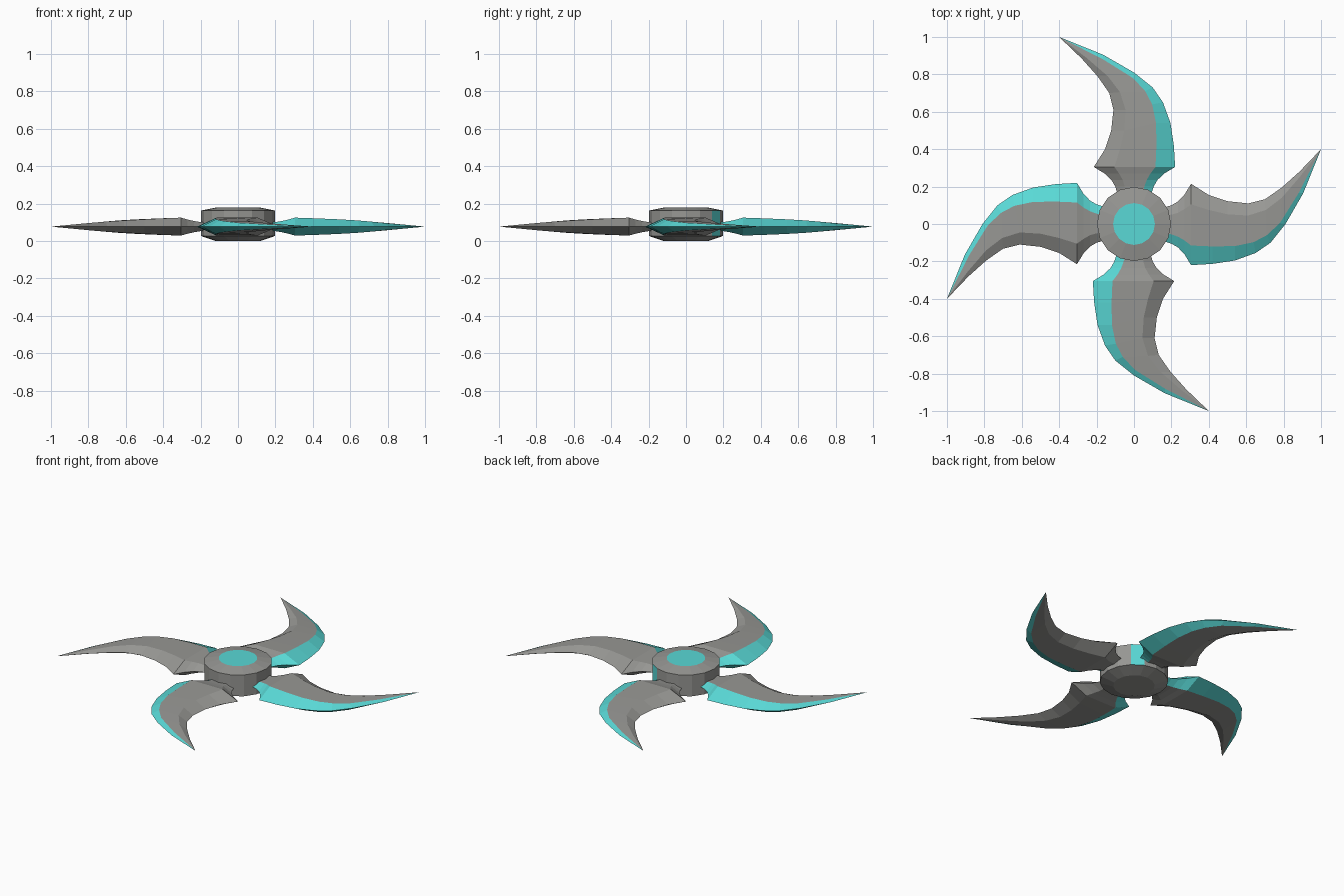
import bpy, bmesh, math

if "Cube" in bpy.data.objects:
    bpy.data.objects.remove(bpy.data.objects["Cube"])


def make_material(name, rgb):
    m = bpy.data.materials.new(name)
    m.diffuse_color = (*rgb, 1)
    m.use_nodes = True
    m.node_tree.nodes["Principled BSDF"].inputs["Base Color"].default_value = m.diffuse_color
    return m


GREY = make_material("steel grey", (0.31, 0.31, 0.295))
TEAL = make_material("bright teal", (0.10, 0.69, 0.67))
MID = 0.077  # height of the cutting edges


def finish(bm, name):
    bmesh.ops.recalc_face_normals(bm, faces=bm.faces)
    me = bpy.data.meshes.new(name)
    bm.to_mesh(me)
    bm.free()
    me.materials.append(GREY)
    me.materials.append(TEAL)
    ob = bpy.data.objects.new(name, me)
    bpy.context.collection.objects.link(ob)
    return ob


# Hub: turned profile with chamfered rims
SIDES = 16
profile = [(0.112, 0.18), (0.198, 0.163), (0.198, 0.027), (0.12, 0.0)]
bm = bmesh.new()
rings = [[bm.verts.new((r * math.cos(2 * math.pi * i / SIDES),
                        r * math.sin(2 * math.pi * i / SIDES), z))
          for i in range(SIDES)] for r, z in profile]
for k in range(len(rings) - 1):
    for i in range(SIDES):
        j = (i + 1) % SIDES
        f = bm.faces.new((rings[k][i], rings[k][j], rings[k + 1][j], rings[k + 1][i]))
        if k == 1 and i == 2:  # single painted side panel
            f.material_index = 1
bm.faces.new(rings[0]).material_index = 1  # painted top disc
bm.faces.new(rings[-1])
finish(bm, "hub")

# Blade stations: inner edge, inner ridge, outer ridge, outer edge, half thickness
stations = [
    ((.15, .085), (.15, .045), (.15, -.05), (.15, -.09), .022),
    ((.20, .10), (.20, .05), (.20, -.055), (.20, -.105), .024),
    ((.235, .12), (.235, .06), (.235, -.068), (.235, -.125), .030),
    ((.27, .157), (.27, .08), (.27, -.088), (.27, -.162), .038),
    ((.305, .215), (.305, .105), (.305, -.115), (.305, -.22), .048),
    ((.40, .155), (.40, .075), (.42, -.12), (.42, -.213), .044),
    ((.50, .122), (.50, .052), (.54, -.118), (.54, -.195), .039),
    ((.61, .11), (.61, .045), (.64, -.097), (.65, -.155), .033),
    ((.70, .132), (.705, .075), (.71, -.06), (.73, -.10), .027),
    ((.79, .195), (.79, .14), (.78, .005), (.81, .0), .020),
    ((.885, .28), (.885, .25), (.88, .165), (.905, .165), .011),
]


def make_blade(name, angle):
    bm = bmesh.new()
    rows = []
    for ie, ir, orr, oe, h in stations:
        loop = [(ie, 0), (ir, h), (orr, h), (oe, 0), (orr, -h), (ir, -h)]
        rows.append([bm.verts.new((p[0], p[1], MID + dz)) for p, dz in loop])
    tip = bm.verts.new((1, .4, MID))
    bm.faces.new(rows[0])
    for i in range(6):
        j = (i + 1) % 6
        mat = 1 if i in (2, 3) else 0  # bevels on the outer side are teal
        for a, b in zip(rows, rows[1:]):
            bm.faces.new((a[i], a[j], b[j], b[i])).material_index = mat
        bm.faces.new((rows[-1][i], rows[-1][j], tip)).material_index = mat
    finish(bm, name).rotation_euler.z = angle


# Four blades around the hub
for n, side in enumerate(("right", "back", "left", "front")):
    make_blade(side + "_blade", n * math.pi / 2)
